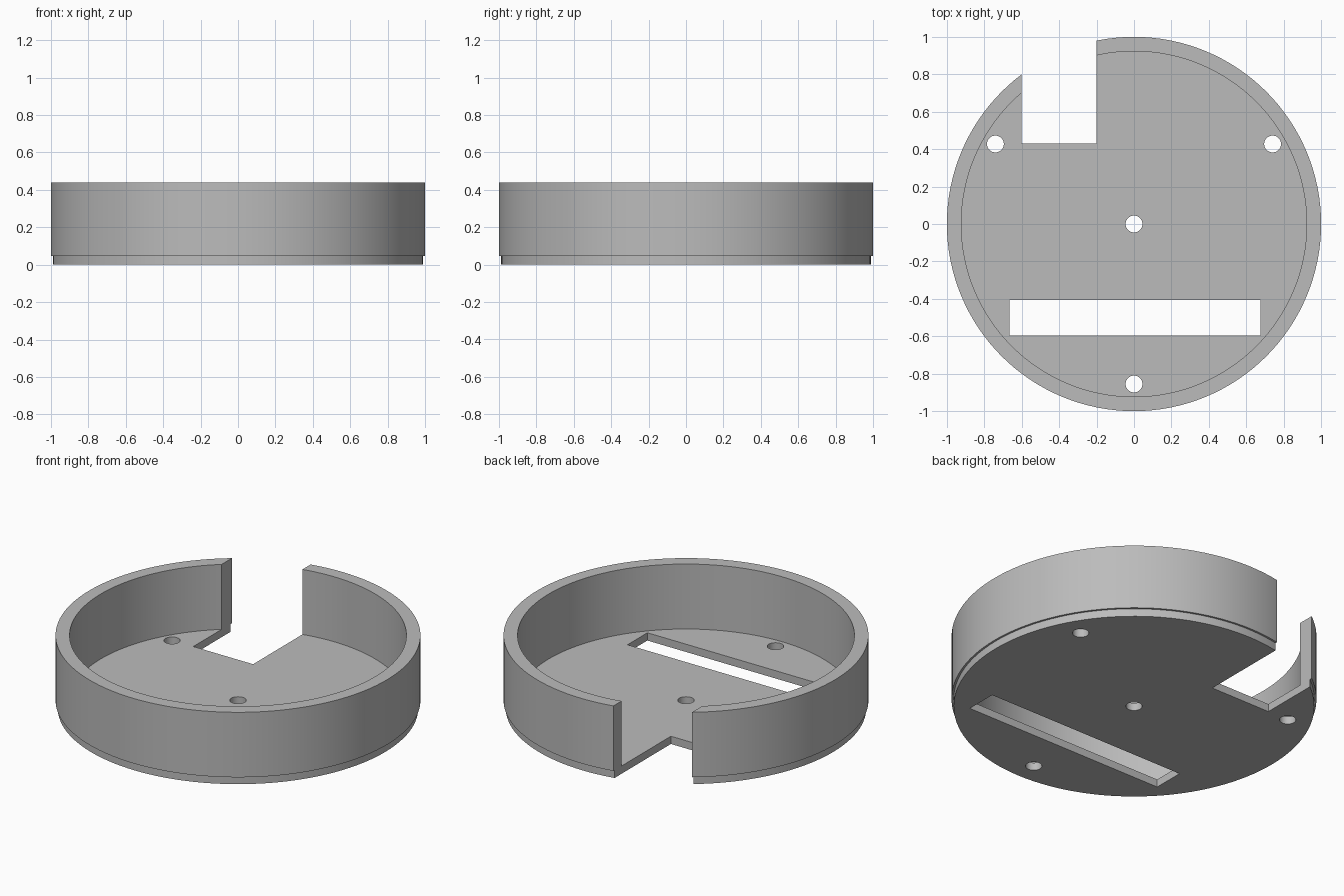
import bpy
import bmesh
import math

cube = bpy.data.objects.get("Cube")
if cube:
    bpy.data.objects.remove(cube, do_unlink=True)

RIM, INNER, BASE = 1.0, 0.923, 0.988
FLOOR, TOP = 0.047, 0.44
SEGMENTS = 128

grey = bpy.data.materials.new("plain grey")
grey.use_nodes = True
colour = (0.5, 0.5, 0.5, 1)
grey.diffuse_color = colour
grey.node_tree.nodes["Principled BSDF"].inputs["Base Color"].default_value = colour


def turned(name, profile, centre=(0, 0), segments=SEGMENTS):
    """Solid of revolution from (radius, z) points, capped at both ends."""
    bm = bmesh.new()
    rings = []
    for r, z in profile:
        rings.append([bm.verts.new((centre[0] + r * math.cos(a), centre[1] + r * math.sin(a), z))
                      for a in (math.tau * i / segments for i in range(segments))])
    for low, high in zip(rings, rings[1:]):
        for i in range(segments):
            j = (i + 1) % segments
            bm.faces.new((low[i], low[j], high[j], high[i]))
    bm.faces.new(rings[0][::-1])
    bm.faces.new(rings[-1])
    return finish(name, bm)


def box(name, x0, x1, y0, y1):
    """Tall block used to cut straight through the tray."""
    bm = bmesh.new()
    bmesh.ops.create_cube(bm, size=1)
    for v in bm.verts:
        v.co = (x0 if v.co.x < 0 else x1, y0 if v.co.y < 0 else y1, v.co.z * 2)
    return finish(name, bm)


def finish(name, bm):
    bmesh.ops.recalc_face_normals(bm, faces=bm.faces)
    mesh = bpy.data.meshes.new(name)
    bm.to_mesh(mesh)
    bm.free()
    mesh.materials.append(grey)
    obj = bpy.data.objects.new(name, mesh)
    bpy.context.collection.objects.link(obj)
    return obj


# Round tray: stepped base, upright wall, flat floor
tray = turned("round_tray", [(BASE, 0), (BASE, FLOOR), (RIM, FLOOR), (RIM, TOP),
                             (INNER, TOP), (INNER, FLOOR)])

# Notch through the rear wall, and the long slot in the floor
cutters = [box("notch_cutter", -0.6, -0.2, 0.43, 1.3),
           box("slot_cutter", -0.665, 0.675, -0.595, -0.405)]

# Centre hole and three screw holes evenly spaced around it
holes = [(0, 0)]
for angle in (30, 150, 270):
    a = math.radians(angle)
    holes.append((0.855 * math.cos(a), 0.855 * math.sin(a)))
for spot in holes:
    cutters.append(turned("hole_cutter", [(0.045, -1), (0.045, 1)], spot, 32))

bpy.context.view_layer.objects.active = tray
tray.select_set(True)
for cutter in cutters:
    cut = tray.modifiers.new(cutter.name, "BOOLEAN")
    cut.operation = "DIFFERENCE"
    cut.solver = "EXACT"
    cut.object = cutter
    cutter.hide_render = True
    bpy.ops.object.modifier_apply(modifier=cut.name)
for cutter in cutters:
    bpy.data.objects.remove(cutter, do_unlink=True)

bpy.ops.object.shade_smooth_by_angle(angle=math.radians(30))
